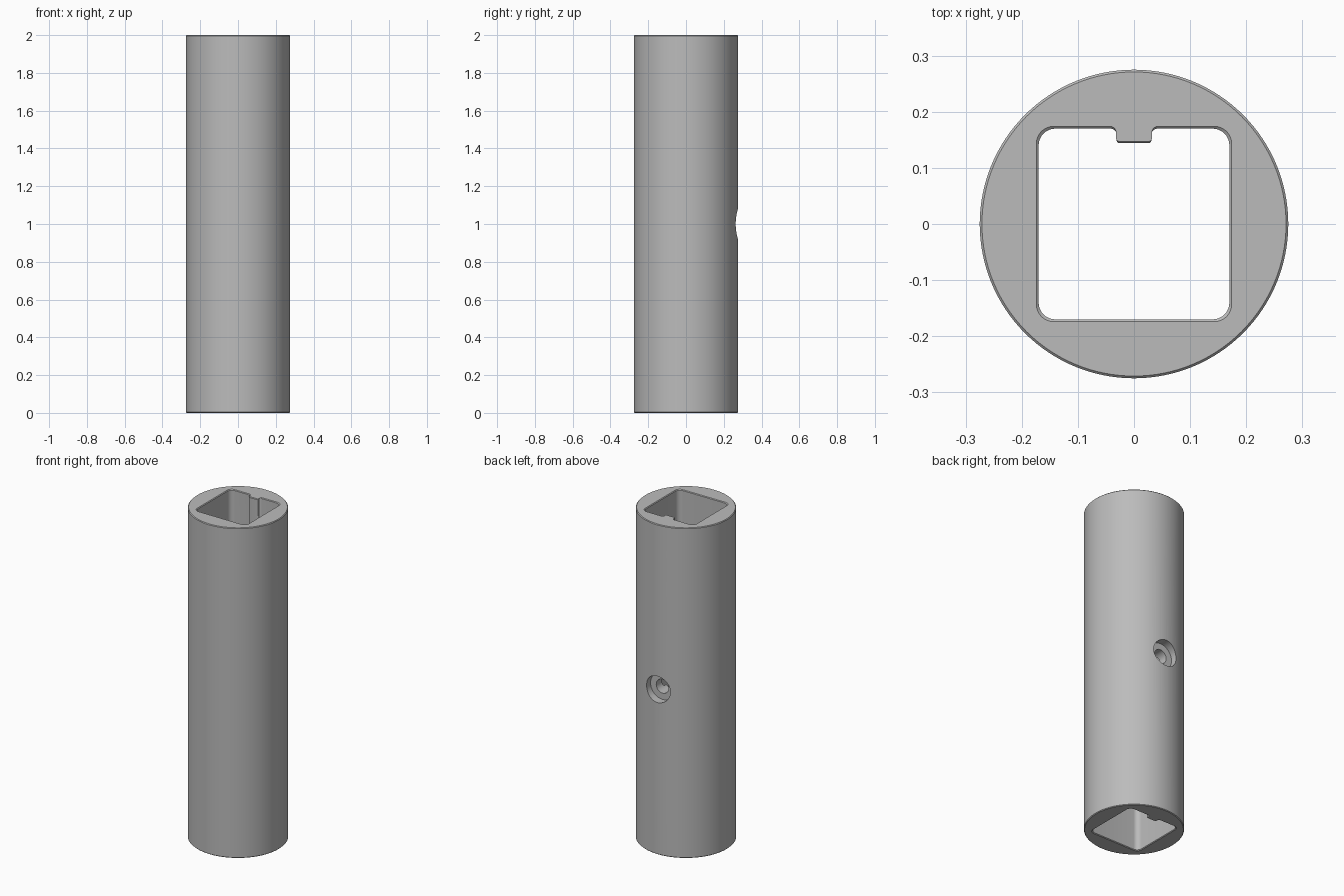
import bpy, bmesh, math
from mathutils import Vector

if "Cube" in bpy.data.objects:
    bpy.data.objects.remove(bpy.data.objects["Cube"])

HEIGHT, RADIUS, EASE = 2.0, 0.275, 0.004

grey = bpy.data.materials.new("plain grey")
grey.use_nodes = True
grey.diffuse_color = (0.5, 0.5, 0.5, 1)
grey.node_tree.nodes["Principled BSDF"].inputs["Base Color"].default_value = (0.5, 0.5, 0.5, 1)


def fillet(corners, steps=8):
    """Round every (x, y, radius) corner of a right-angled outline."""
    pts = []
    for i, (x, y, r) in enumerate(corners):
        p = Vector((x, y))
        a = (Vector(corners[i - 1][:2]) - p).normalized()
        b = (Vector(corners[(i + 1) % len(corners)][:2]) - p).normalized()
        for k in range(steps + 1):
            t = math.pi / 2 * k / steps
            pts.append(p + r * (a * (1 - math.sin(t)) + b * (1 - math.cos(t))))
    return pts


def circle(radius, count):
    return [Vector((math.cos(t), math.sin(t))) * radius
            for t in (2 * math.pi * i / count for i in range(count))]


def loft(name, outline, levels):
    """Stack scaled copies of an outline at (height, scale) levels into a solid."""
    bm = bmesh.new()
    rings = [[bm.verts.new((p.x * s, p.y * s, z)) for p in outline] for z, s in levels]
    n = len(outline)
    for low, high in zip(rings, rings[1:]):
        for i in range(n):
            j = (i + 1) % n
            bm.faces.new((low[i], low[j], high[j], high[i]))
    bm.faces.new(rings[0])
    bm.faces.new(rings[-1])
    bmesh.ops.recalc_face_normals(bm, faces=bm.faces)
    mesh = bpy.data.meshes.new(name)
    bm.to_mesh(mesh)
    bm.free()
    mesh.materials.append(grey)
    obj = bpy.data.objects.new(name, mesh)
    bpy.context.collection.objects.link(obj)
    return obj


# Round outer body with eased end edges
eased = 1 - EASE / RADIUS
body = loft("tube_body", circle(RADIUS, 128),
            [(0, eased), (EASE, 1), (HEIGHT - EASE, 1), (HEIGHT, eased)])

# Square bore with a guide key on the back wall, flared slightly at both ends
S, KEY, TIP = 0.17, 0.031, 0.144
bore_outline = fillet([(-S, -S, 0.03), (S, -S, 0.03), (S, S, 0.03),
                       (KEY, S, 0.011), (KEY, TIP, 0.005),
                       (-KEY, TIP, 0.005), (-KEY, S, 0.011), (-S, S, 0.03)])
flare = 1 + EASE / S
bore = loft("bore_cutter", bore_outline,
            [(-0.01, flare), (0, flare), (EASE, 1),
             (HEIGHT - EASE, 1), (HEIGHT, flare), (HEIGHT + 0.01, flare)])

# Stepped screw hole through the back wall at mid height
HEAD, SHANK = 0.08, 0.042
screw = loft("screw_hole_cutter", circle(1, 48),
             [(0.1, SHANK), (0.225, SHANK), (0.2251, HEAD), (0.35, HEAD)])
screw.rotation_euler.x = -math.pi / 2
screw.location.z = HEIGHT / 2

for cutter in (bore, screw):
    cut = body.modifiers.new(cutter.name, "BOOLEAN")
    cut.operation = "DIFFERENCE"
    cut.solver = "EXACT"
    cut.object = cutter

# Bake the cuts and drop the cutters
bpy.context.view_layer.objects.active = body
body.select_set(True)
for name in [m.name for m in body.modifiers]:
    bpy.ops.object.modifier_apply(modifier=name)
for cutter in (bore, screw):
    bpy.data.objects.remove(cutter)
bpy.ops.object.select_all(action="DESELECT")
body.select_set(True)
bpy.ops.object.shade_smooth_by_angle(angle=math.radians(30))
